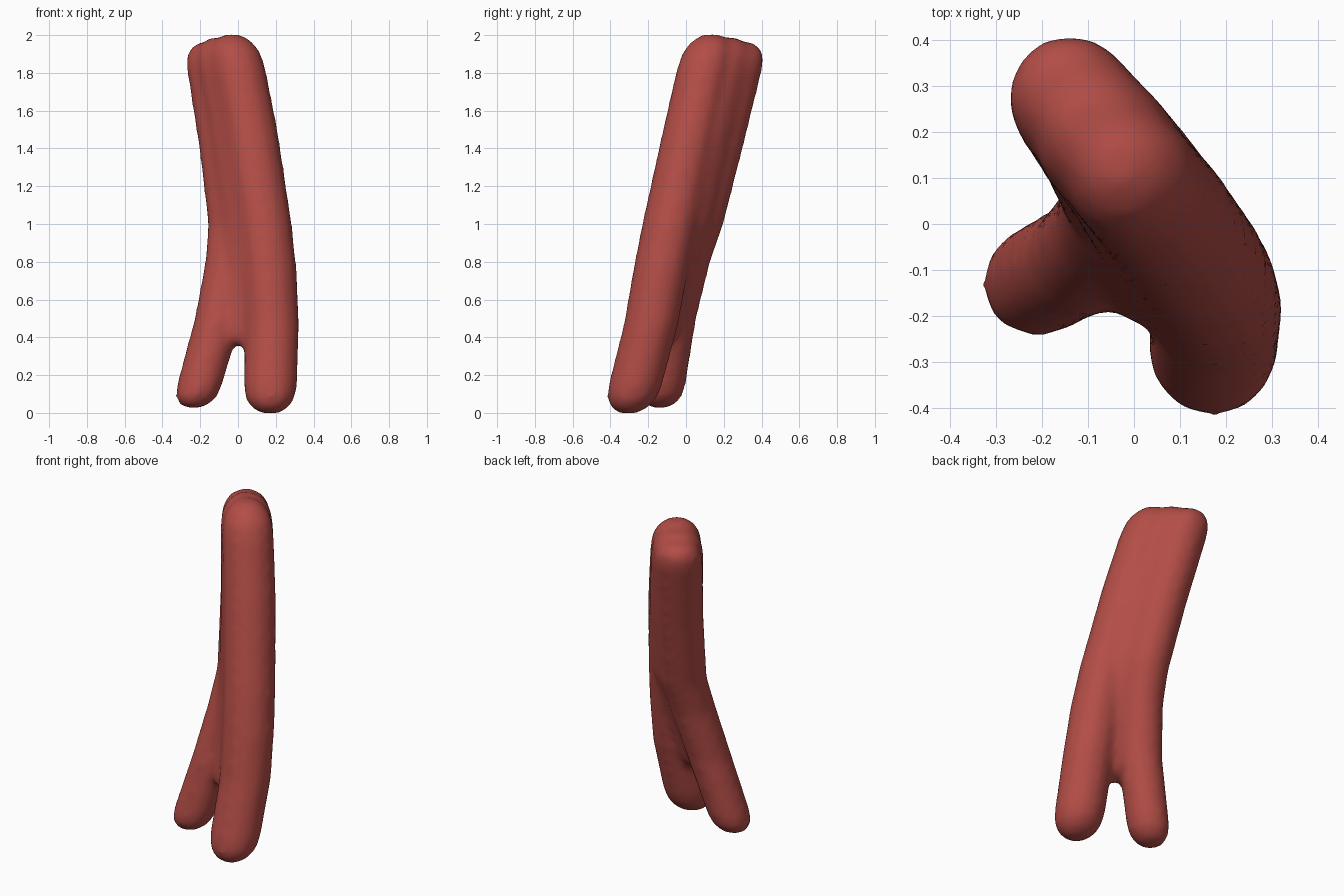
import bpy
import bmesh
from math import cos, sin, tau
from mathutils import Vector

cube = bpy.data.objects.get("Cube")
if cube:
    bpy.data.objects.remove(cube, do_unlink=True)

SIDES = 12
SKIN = .005  # allowance for what the softening takes off

# Centre line stations: x, y, z, radius
long_strand = [(.172, -.268, .15, .14), (.18, -.185, .47, .142), (.165, -.135, .75, .144),
               (.138, -.085, 1, .145), (.062, .025, 1.5, .145), (.002, .095, 1.82, .142)]
short_strand = [(-.203, -.122, .15, .118), (-.105, -.07, .5, .122), (-.045, 0, .8, .126),
                (-.025, .065, 1, .131), (-.068, .163, 1.4, .135), (-.134, .268, 1.83, .136)]
web = [(.03, -.13, .46, .085), (.05, -.06, .8, .122), (.057, -.01, 1, .141),
       (-.003, .1, 1.5, .148), (-.066, .181, 1.82, .146)]


def add_strand(bm, stations, low, high):
    """Tube with rounded ends reaching from height low to height high."""
    stations = [(Vector(s[:3]), s[3] + SKIN) for s in stations]
    slope_low = (stations[1][0] - stations[0][0]).normalized()
    slope_high = (stations[-1][0] - stations[-2][0]).normalized()
    bottom, r0 = stations[0]
    top, r1 = stations[-1]
    # Domed end rings: share of the cap height, share of the radius
    dome = [(.5, .92), (.82, .68), (1, .34)]
    head = [(bottom - slope_low * (bottom.z - low) * h, r0 * w) for h, w in reversed(dome)]
    tail = [(top + slope_high * (high - top.z) * h, r1 * w) for h, w in dome]
    rings = []
    for centre, radius in head + stations + tail:
        rings.append([bm.verts.new(centre + Vector((cos(tau * i / SIDES), sin(tau * i / SIDES), 0)) * radius)
                      for i in range(SIDES)])
    for a, b in zip(rings, rings[1:]):
        for i in range(SIDES):
            j = (i + 1) % SIDES
            bm.faces.new((a[i], a[j], b[j], b[i]))
    bm.faces.new(rings[0][::-1])
    bm.faces.new(rings[-1])


# Two strands and the web joining them
bm = bmesh.new()
add_strand(bm, long_strand, -.007, 2.01)
add_strand(bm, short_strand, .018, 1.968)
add_strand(bm, web, .35, 1.995)
mesh = bpy.data.meshes.new("forked_strand")
bm.to_mesh(mesh)
bm.free()
body = bpy.data.objects.new("forked_strand", mesh)
bpy.context.collection.objects.link(body)

# One flat colour
red = bpy.data.materials.new("soft_red")
red.use_nodes = True
colour = (.45, .074, .062, 1)
red.diffuse_color = colour
red.node_tree.nodes["Principled BSDF"].inputs["Base Color"].default_value = colour
mesh.materials.append(red)

# Fuse into one soft skin
remesh = body.modifiers.new("fuse", 'REMESH')
remesh.mode = 'VOXEL'
remesh.voxel_size = .022
remesh.use_smooth_shade = True
soften = body.modifiers.new("soften", 'SMOOTH')
soften.factor = .5
soften.iterations = 12
